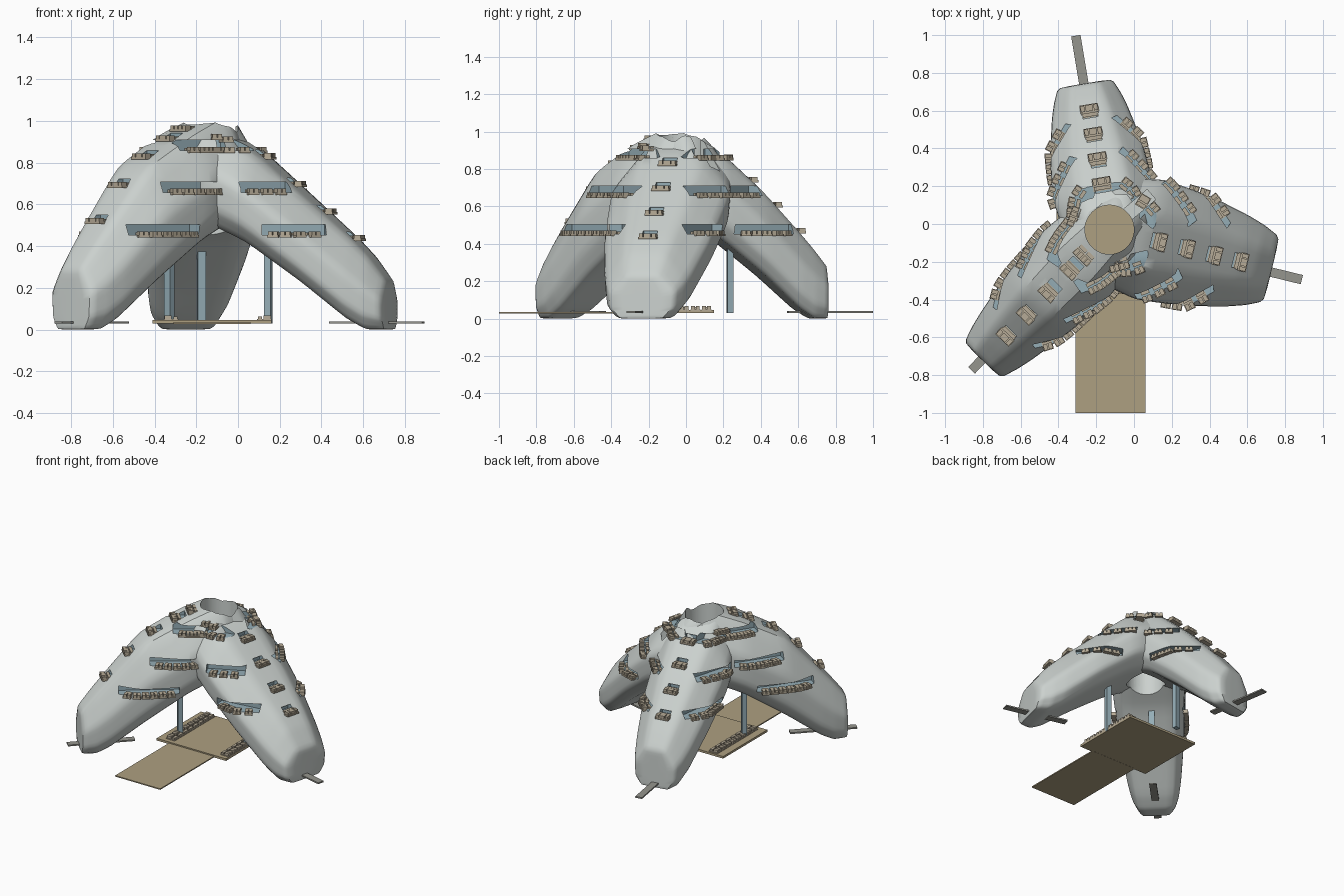
import bpy, bmesh, math
from mathutils import Vector, Matrix
from mathutils.bvhtree import BVHTree

if "Cube" in bpy.data.objects:
    bpy.data.objects.remove(bpy.data.objects["Cube"])

C = Vector((-0.13, -0.03, 0))
Z = Vector((0, 0, 1))


def material(name, col):
    m = bpy.data.materials.new(name)
    m.diffuse_color = (*col, 1)
    m.use_nodes = True
    m.node_tree.nodes["Principled BSDF"].inputs["Base Color"].default_value = m.diffuse_color
    return m


SHELL = material("shell_grey", (0.60, 0.64, 0.62))
GLASS = material("glass_blue", (0.30, 0.42, 0.47))
TAN = material("deck_tan", (0.42, 0.35, 0.22))
TERR = material("terrace_stone", (0.47, 0.41, 0.31))
STEEL = material("path_grey", (0.30, 0.30, 0.27))


def box(bm, loc, size, yaw=0.0):
    mat = Matrix.Translation(loc) @ Matrix.Rotation(yaw, 4, 'Z') @ Matrix.Diagonal((*size, 1))
    bmesh.ops.create_cube(bm, size=1, matrix=mat)


def finish(bm, name, mats, index=0):
    bmesh.ops.recalc_face_normals(bm, faces=bm.faces[:])
    for f in bm.faces:
        f.material_index = index
    me = bpy.data.meshes.new(name)
    bm.to_mesh(me)
    bm.free()
    for m in mats:
        me.materials.append(m)
    ob = bpy.data.objects.new(name, me)
    bpy.context.collection.objects.link(ob)
    return ob


# Legs: name, heading, length, width factor, roof heights along the leg
LEGS = [("back_leg", 99.5, 0.785, 0.98, [1.01, 1.02, 0.90, 0.685, 0.47, 0.38, 0.28]),
        ("right_leg", -13.7, 0.885, 1.18, [0.98, 0.98, 0.87, 0.635, 0.44, 0.35, 0.23]),
        ("left_leg", 225.8, 0.965, 0.90, [1.02, 1.03, 0.94, 0.79, 0.52, 0.41, 0.29])]
TS = [-0.1, 0, 0.25, 0.55, 0.8, 0.9, 1.0]
FLOOR = [0.54, 0.52, 0.42, 0.23, 0.05, 0.0, 0.0]
HALF = [0.16, 0.24, 0.28, 0.255, 0.21, 0.185, 0.15]


def axes(deg):
    a = math.radians(deg)
    return Vector((math.cos(a), math.sin(a), 0)), Vector((-math.sin(a), math.cos(a), 0))


def leg_shell(name, deg, L, k, tops):
    """Loft eight-sided sections along the leg, then soften the edges."""
    d, n = axes(deg)
    bm = bmesh.new()
    rings = []
    for t, zt, zb, w in zip(TS, tops, FLOOR, HALF):
        w *= k
        h = zt - zb
        half = [(0.48 * w, zt), (w, zt - 0.42 * h), (0.96 * w, zb + 0.2 * h), (0.70 * w, zb)]
        prof = half + [(-x, z) for x, z in reversed(half)]
        rings.append([bm.verts.new(C + d * (t * L) + n * x + Z * z) for x, z in prof])
    for a, b in zip(rings, rings[1:]):
        for i in range(8):
            j = (i + 1) % 8
            bm.faces.new((a[i], a[j], b[j], b[i]))
    for ring in (rings[0], rings[-1]):
        for i in range(3):   # cap made of three quads
            bm.faces.new((ring[i], ring[i + 1], ring[6 - i], ring[7 - i]))
    bmesh.ops.subdivide_edges(bm, edges=bm.edges[:], cuts=4, use_grid_fill=True)
    for _ in range(2):
        bmesh.ops.smooth_vert(bm, verts=bm.verts[:], factor=0.5,
                              use_axis_x=True, use_axis_y=True, use_axis_z=True)
    return finish(bm, name, [SHELL, GLASS])


legs = [leg_shell(*leg) for leg in LEGS]
verts, polys = [], []
for ob in legs:
    base = len(verts)
    verts += [v.co.copy() for v in ob.data.vertices]
    polys += [[base + i for i in p.vertices] for p in ob.data.polygons]
tree = BVHTree.FromPolygons(verts, polys)

terr = bmesh.new()


def terrace(p, yaw):
    """Small balcony: slab with two raised cells and a rim (local y points outward)."""
    rot = Matrix.Rotation(yaw, 3, 'Z')
    for x, y, z, size in [(0, 0, -0.008, (0.054, 0.07, 0.012)),
                          (-0.013, 0.015, 0.006, (0.021, 0.034, 0.018)),
                          (0.013, 0.015, 0.006, (0.021, 0.034, 0.018)),
                          (0, -0.02, 0.004, (0.046, 0.02, 0.014))]:
        box(terr, p + rot @ Vector((x, y, z)), size, yaw)


# Rows of terraces and window slots on both flanks of each leg
ROWS = [(0.455, 0.36, 0.72), (0.66, 0.20, 0.50), (0.86, 0.12, 0.32)]
RIGHT_ROWS = [(0.455, 0.40, 0.67), (0.66, 0.28, 0.47), (0.86, 0.12, 0.26)]
cutters = {}
for name, deg, L, k, tops in LEGS:
    d, n = axes(deg)
    cutters[name] = []
    for side in (1, -1):
        cut = bmesh.new()
        for z, t0, t1 in (RIGHT_ROWS if name == "right_leg" else ROWS):
            hits = []
            count = max(2, round((t1 - t0) * L / 0.054))
            for i in range(count):
                rr = (t0 + (t1 - t0) * (i + 0.5) / count) * L
                p, nor, _, _ = tree.ray_cast(C + d * rr + n * side * 0.38 + Z * z, -n * side, 0.4)
                if p is None or nor.dot(n * side) < 0.2:
                    continue
                hits.append(p)
                out = Vector((nor.x, nor.y, 0)).normalized()
                terrace(p - out * 0.006, math.atan2(out.y, out.x) - math.pi / 2)
            if len(hits) > 1:
                v = hits[-1] - hits[0]
                mid = (hits[0] + hits[-1]) / 2
                box(cut, mid + Z * 0.023 - n * side * 0.015,
                    (v.length + 0.12, 0.14, 0.05), math.atan2(v.y, v.x))
        cutters[name].append(finish(cut, name + "_flank_cutter", [SHELL, GLASS], 1))
    # Terraces stepping down the ridge
    cut = bmesh.new()
    for t in (0.30, 0.47, 0.64, 0.80):
        p, nor, _, _ = tree.ray_cast(C + d * t * L + Z * 2, -Z)
        if p is None:
            continue
        yaw = math.radians(deg) - math.pi / 2
        for x in (-0.022, 0.022):
            terrace(p + n * x + d * 0.01, yaw)
        box(cut, p - d * 0.02 + Z * 0.012, (0.08, 0.07, 0.035), yaw)
    cutters[name].append(finish(cut, name + "_ridge_cutter", [SHELL, GLASS], 1))

# Terraces around the crown
for deg in (160, 285, 225):
    d, n = axes(deg)
    for x in (-0.027, 0.027):
        p, nor, _, _ = tree.ray_cast(C + d * 0.19 + n * x + Z * 2, -Z)
        if p is not None:
            terrace(p + Z * 0.005, math.radians(deg) - math.pi / 2)

# Terraces lining the ground deck
for x, yaw in ((-0.32, math.pi / 2), (0.125, -math.pi / 2)):
    for i in range(8):
        terrace(Vector((x, -0.31 + i * 0.06, 0.052)), yaw)
finish(terr, "terraces", [TERR])

# Central light shaft, a gap beside the crown and the slots are cut from each leg
bm = bmesh.new()
bmesh.ops.create_cone(bm, cap_ends=True, segments=48, radius1=0.13, radius2=0.13,
                      depth=1.6, matrix=Matrix.Translation(C + Z * 0.7))
shaft = finish(bm, "shaft_cutter", [SHELL, GLASS])
bm = bmesh.new()
box(bm, C + axes(40)[0] * 0.16 + Z * 0.98, (0.26, 0.07, 0.5), math.radians(40))
gap = finish(bm, "crown_gap_cutter", [SHELL, GLASS])
for ob in legs:
    for cutter in cutters[ob.name] + [shaft, gap]:
        cutter.hide_render = True
        if not cutter.data.polygons:
            continue
        b = ob.modifiers.new("cut", 'BOOLEAN')
        b.operation = 'DIFFERENCE'
        b.solver = 'EXACT'
        b.object = cutter
dg = bpy.context.evaluated_depsgraph_get()
baked = [bpy.data.meshes.new_from_object(ob.evaluated_get(dg)) for ob in legs]
for ob, me in zip(legs, baked):
    ob.modifiers.clear()
    ob.data = me
for cutter in [c for group in cutters.values() for c in group] + [shaft, gap]:
    bpy.data.objects.remove(cutter)
bpy.ops.object.select_all(action='DESELECT')
for ob in legs:
    ob.select_set(True)
bpy.context.view_layer.objects.active = legs[0]
bpy.ops.object.shade_smooth_by_angle(angle=math.radians(35))

# Ground deck and entrance ramp
bm = bmesh.new()
box(bm, (-0.125, -0.11, 0.037), (0.57, 0.52, 0.016))
finish(bm, "ground_deck", [TAN])
bm = bmesh.new()
box(bm, (-0.125, -0.68, 0.032), (0.37, 0.64, 0.008))
finish(bm, "entrance_ramp", [TAN])

# Lift columns beneath each leg
bm = bmesh.new()
for x, y, deg in ((-0.33, -0.21, 225.8), (-0.175, 0.235, 99.5), (0.145, -0.10, -13.7)):
    box(bm, (x, y, 0.28), (0.032, 0.04, 0.50), math.radians(deg))
finish(bm, "lift_columns", [GLASS])

# Footpaths running out under the leg tips
bm = bmesh.new()
for x, y, deg in ((-0.27, 0.77, 99.5), (0.665, -0.24, -13.7), (-0.70, -0.61, 225.8)):
    box(bm, (x, y, 0.035), (0.46, 0.05, 0.01), math.radians(deg))
finish(bm, "footpaths", [STEEL])
